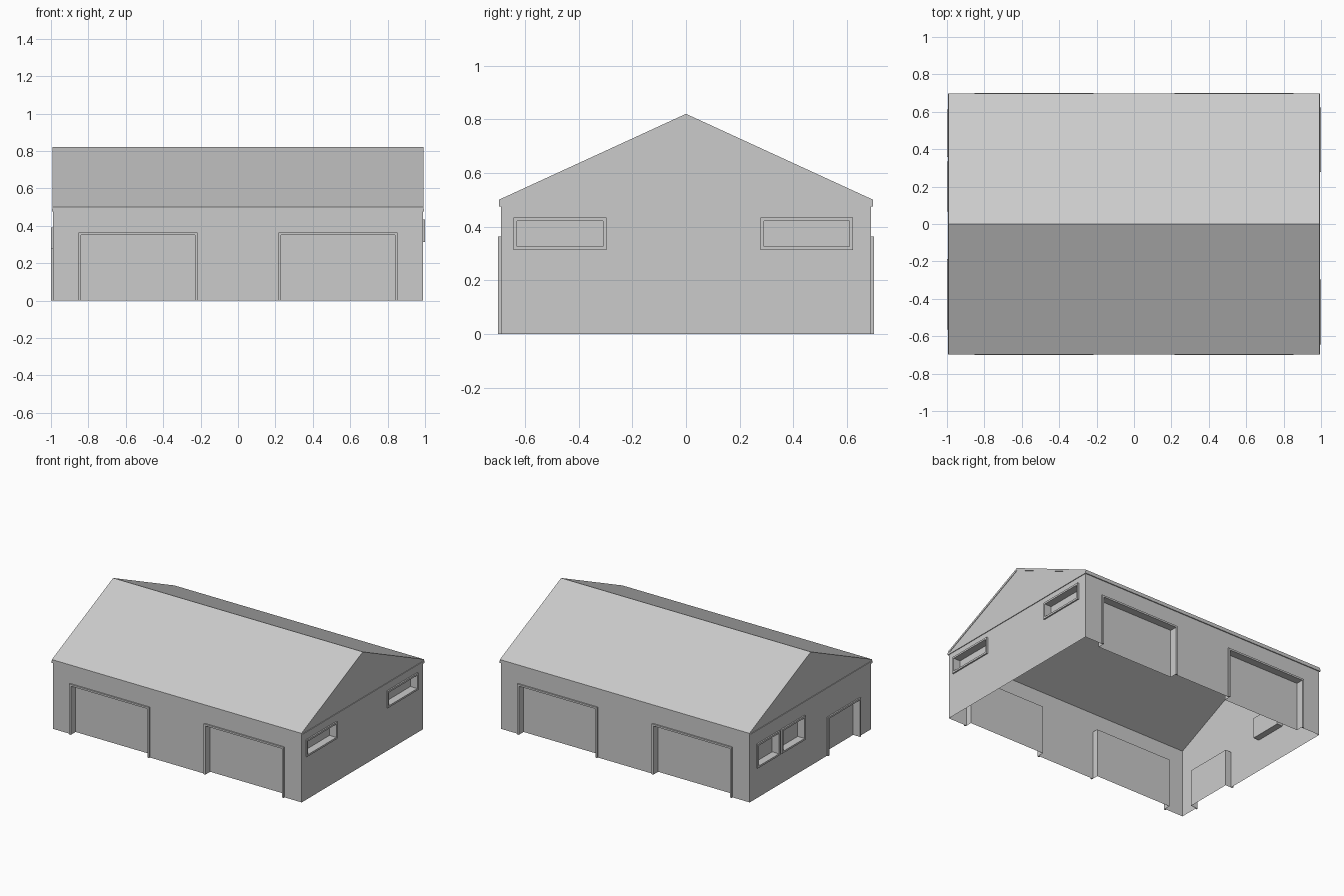
import bpy, bmesh, math
from mathutils import Matrix, Vector

cube = bpy.data.objects.get("Cube")
if cube:
    bpy.data.objects.remove(cube, do_unlink=True)

GREY = (0.6, 0.6, 0.6, 1)
grey = bpy.data.materials.new("light_grey")
grey.use_nodes = True
grey.diffuse_color = GREY
grey.node_tree.nodes["Principled BSDF"].inputs["Base Color"].default_value = GREY

HALF_X, HALF_Y = 0.99, 0.69
EAVE = 0.49
RIDGE = 0.82
LIP = 0.01      # frame projection
TRIM = 0.013    # frame width
RECESS = 0.045  # depth of doors and windows


def finish(name, bm):
    mesh = bpy.data.meshes.new(name)
    bm.to_mesh(mesh)
    bm.free()
    mesh.materials.append(grey)
    obj = bpy.data.objects.new(name, mesh)
    bpy.context.collection.objects.link(obj)
    return obj


def box(bm, low, high, matrix=Matrix()):
    low, high = Vector(low), Vector(high)
    size = Matrix.Diagonal((*(high - low), 1))
    place = Matrix.Translation((low + high) / 2)
    bmesh.ops.create_cube(bm, size=1, matrix=matrix @ place @ size)


def build_wall(name, angle, half, dist, openings, gable=False):
    """Sheet wall with recessed openings (u0, u1, z0, z1) and raised frames."""
    turn = Matrix.Rotation(math.radians(angle), 4, 'Z')
    wall, panels, frames = bmesh.new(), bmesh.new(), bmesh.new()

    def face(bm, *points):
        bm.faces.new([bm.verts.new(turn @ Vector((u, d - dist, z))) for u, z, d in points])

    # Wall cells around the openings
    us = sorted({-half, half, *(u for o in openings for u in o[:2])})
    zs = sorted({0, EAVE, *(z for o in openings for z in o[2:])})
    for a, b in zip(us, us[1:]):
        for c, e in zip(zs, zs[1:]):
            mu, mz = (a + b) / 2, (c + e) / 2
            if not any(o[0] < mu < o[1] and o[2] < mz < o[3] for o in openings):
                face(wall, (a, c, 0), (b, c, 0), (b, e, 0), (a, e, 0))
    if gable:
        face(wall, (-half, EAVE, 0), (half, EAVE, 0), (0, RIDGE - 0.01, 0))

    for a, b, c, e in openings:
        # Reveals and recessed panel
        r = RECESS
        face(wall, (a, c, 0), (a, c, r), (a, e, r), (a, e, 0))
        face(wall, (b, c, r), (b, c, 0), (b, e, 0), (b, e, r))
        face(wall, (a, e, 0), (a, e, r), (b, e, r), (b, e, 0))
        if c > 0:
            face(wall, (a, c, 0), (b, c, 0), (b, c, r), (a, c, r))
        face(panels, (a, c, r), (b, c, r), (b, e, r), (a, e, r))
        # Raised frame
        out, back = -dist - LIP, -dist
        for u in (a - TRIM, b):
            box(frames, (u, out, c), (u + TRIM, back, e), turn)
        rails = [e] + ([c - TRIM] if c > 0 else [])
        for z in rails:
            box(frames, (a - TRIM, out, z), (b + TRIM, back, z + TRIM), turn)

    bmesh.ops.remove_doubles(wall, verts=wall.verts, dist=0.0001)
    finish(name + "_wall", wall)
    finish(name + "_door_and_window_panels", panels)
    finish(name + "_opening_frames", frames)


# Walls with garage doors, side door and windows
garage_doors = [(-0.84, -0.23, 0, 0.35), (0.23, 0.84, 0, 0.35)]
build_wall("front", 0, HALF_X, HALF_Y, garage_doors)
build_wall("back", 180, HALF_X, HALF_Y, garage_doors)
build_wall("left", 90, HALF_Y, HALF_X,
           [(-0.63, -0.31, 0.325, 0.42), (0.29, 0.61, 0.325, 0.42)], True)
build_wall("right", -90, HALF_Y, HALF_X,
           [(-0.6, -0.37, 0.23, 0.377), (-0.32, -0.08, 0.23, 0.377),
            (0.2, 0.55, 0, 0.265)], True)

# Eave band around the top of the walls
band = bmesh.new()
for s in (-1, 1):
    ys = sorted((s * HALF_Y, s * (HALF_Y + 0.007)))
    xs = sorted((s * HALF_X, s * (HALF_X + 0.005)))
    box(band, (-HALF_X - 0.005, ys[0], 0.475), (HALF_X + 0.005, ys[1], EAVE))
    box(band, (xs[0], -HALF_Y, 0.475), (xs[1], HALF_Y, EAVE))
finish("eave_band", band)

# Gabled roof: profile extruded along x
roof = bmesh.new()
edge, end = HALF_Y + 0.007, HALF_X + 0.003
for s in (-1, 1):
    profile = [(0, RIDGE - 0.018), (s * edge, 0.485), (s * edge, 0.5), (0, RIDGE)]
    near = roof.faces.new([roof.verts.new((-end, y, z)) for y, z in profile])
    grown = bmesh.ops.extrude_face_region(roof, geom=[near], use_keep_orig=True)
    moved = [v for v in grown["geom"] if isinstance(v, bmesh.types.BMVert)]
    bmesh.ops.translate(roof, verts=moved, vec=(2 * end, 0, 0))
# Drop the hidden faces at the ridge joint
hidden = [f for f in roof.faces if all(abs(v.co.y) < 0.001 for v in f.verts)]
bmesh.ops.delete(roof, geom=hidden, context='FACES')
bmesh.ops.remove_doubles(roof, verts=roof.verts, dist=0.0001)
bmesh.ops.recalc_face_normals(roof, faces=roof.faces)
finish("gabled_roof", roof)
